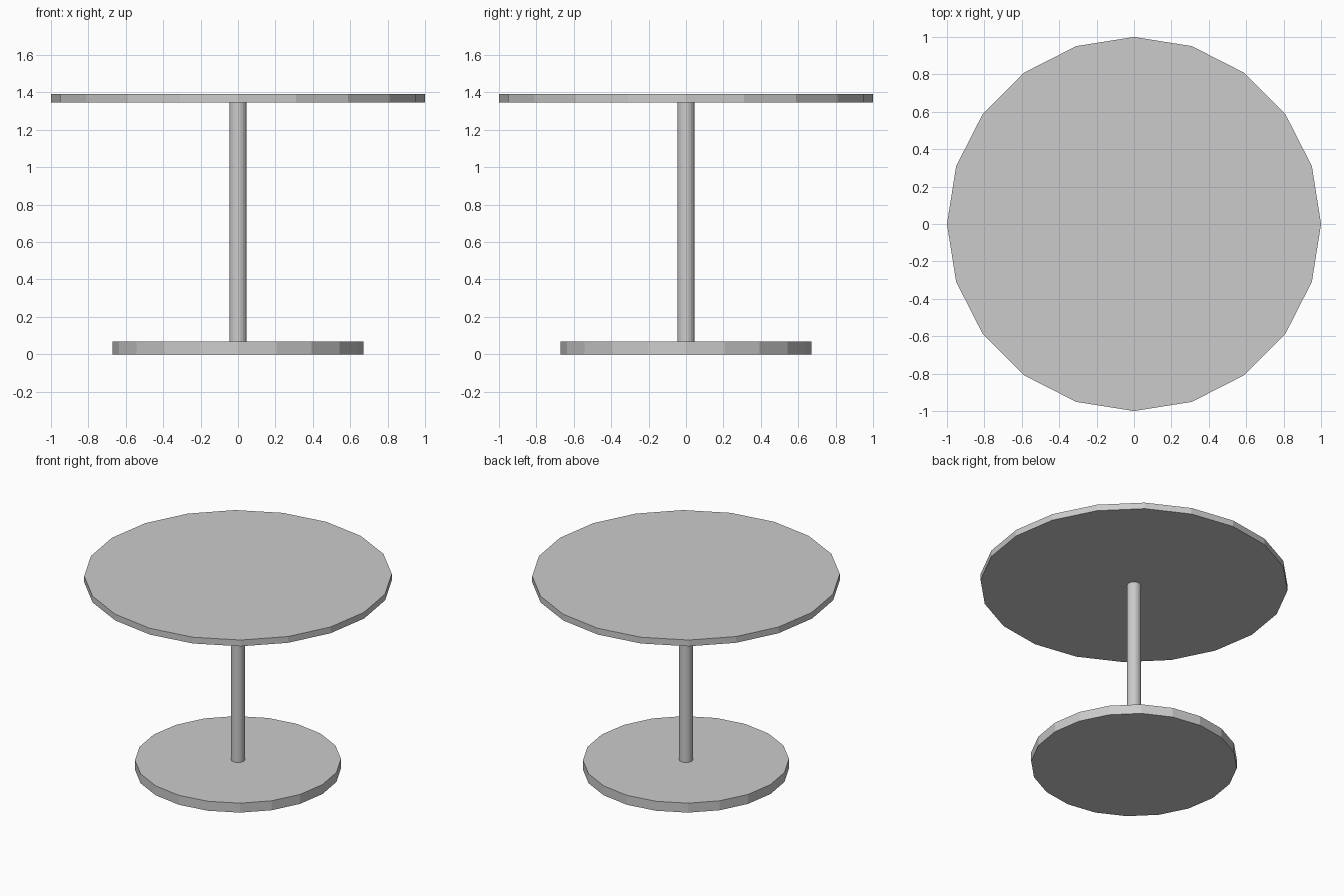
import bpy

cube = bpy.data.objects.get("Cube")
if cube:
    bpy.data.objects.remove(cube, do_unlink=True)

SIDES = 20

# Single grey material
grey = bpy.data.materials.new("light_grey")
grey.use_nodes = True
colour = (0.6, 0.6, 0.6, 1)
grey.diffuse_color = colour
grey.node_tree.nodes["Principled BSDF"].inputs["Base Color"].default_value = colour


def disc(name, radius, bottom, top):
    """Flat-sided cylinder between two heights, with corners on the x and y axes."""
    bpy.ops.mesh.primitive_cylinder_add(
        vertices=SIDES, radius=radius, depth=top - bottom,
        location=(0, 0, (bottom + top) / 2))
    part = bpy.context.object
    part.name = name
    part.data.materials.append(grey)
    return part


# Floor plate, central post and round top
disc("base", 0.67, 0, 0.068)
disc("post", 0.045, 0.068, 1.347)
disc("tabletop", 1, 1.347, 1.392)
